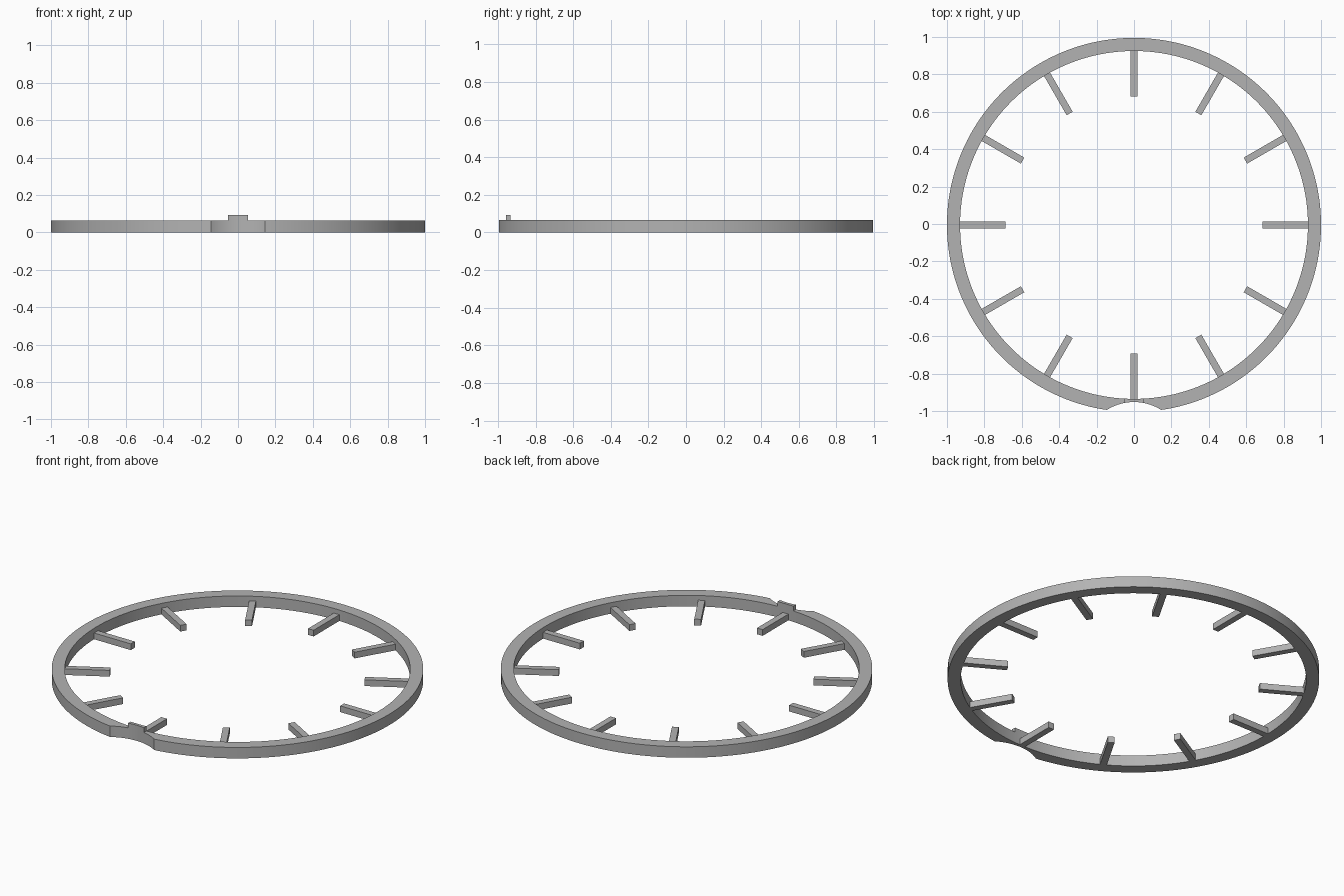
import bpy, bmesh
from math import asin, sin, cos, pi, sqrt, radians
from mathutils import Matrix, Vector

cube = bpy.data.objects.get("Cube")
if cube:
    bpy.data.objects.remove(cube, do_unlink=True)

R_OUT, R_IN, HEIGHT = 1.0, 0.93, 0.065
NOTCH_R, NOTCH_Y = 0.271, 1.218      # circle that scoops the front of the rim
NOTCH_HALF = asin(0.145)
SHIFT = Vector((0, -0.005, 0))       # centres the notched outline

grey = bpy.data.materials.new("grey")
grey.diffuse_color = (0.45, 0.45, 0.45, 1)
grey.use_nodes = True
grey.node_tree.nodes["Principled BSDF"].inputs["Base Color"].default_value = (0.45, 0.45, 0.45, 1)


def make_object(name, bm):
    bmesh.ops.translate(bm, verts=bm.verts, vec=SHIFT)
    bmesh.ops.recalc_face_normals(bm, faces=bm.faces)
    mesh = bpy.data.meshes.new(name)
    bm.to_mesh(mesh)
    bm.free()
    mesh.materials.append(grey)
    obj = bpy.data.objects.new(name, mesh)
    bpy.context.collection.objects.link(obj)
    return obj


def smooth(obj):
    bpy.ops.object.select_all(action='DESELECT')
    obj.select_set(True)
    bpy.context.view_layer.objects.active = obj
    bpy.ops.object.shade_smooth_by_angle(angle=radians(20))


def outer_radius(a):
    """Rim radius at angle a from the front, reduced inside the notch."""
    if abs(a) > NOTCH_HALF + 1e-6:
        return R_OUT
    return min(R_OUT, NOTCH_Y * cos(a) - sqrt(NOTCH_R ** 2 - (NOTCH_Y * sin(a)) ** 2))


def span(start, end, steps):
    return [start + (end - start) * i / steps for i in range(steps + 1)]


def band(name, angles, z0, z1, closed):
    """Extruded strip between the inner circle and the outer outline."""
    bm = bmesh.new()
    rows = []
    for a in angles:
        ro = outer_radius(a)
        rows.append([bm.verts.new((r * sin(a), -r * cos(a), z))
                     for r, z in ((R_IN, z0), (ro, z0), (ro, z1), (R_IN, z1))])
    pairs = list(zip(rows, rows[1:]))
    if closed:
        pairs.append((rows[-1], rows[0]))
    else:
        bm.faces.new(rows[0])
        bm.faces.new(rows[-1])
    for p, q in pairs:
        for i in range(4):
            j = (i + 1) % 4
            bm.faces.new((p[i], p[j], q[j], q[i]))
    obj = make_object(name, bm)
    smooth(obj)


# Rim with the scooped notch at the front
notch = span(-NOTCH_HALF, NOTCH_HALF, 24)
rest = span(NOTCH_HALF, 2 * pi - NOTCH_HALF, 180)[1:-1]
band("rim", notch + rest, 0, HEIGHT, True)

# Small raised tab above the notch
tab_half = asin(0.052 / 0.94)
band("front_tab", span(-tab_half, tab_half, 10), HEIGHT - 0.01, 0.093, False)

# Twelve square bars pointing inwards, flush with the underside
BAR, INNER_END, OUTER_END = 0.037, 0.688, 0.935
for k in range(12):
    bm = bmesh.new()
    place = (Matrix.Rotation(k * pi / 6, 4, 'Z')
             @ Matrix.Translation((0, (INNER_END + OUTER_END) / 2, BAR / 2))
             @ Matrix.Diagonal((BAR, OUTER_END - INNER_END, BAR, 1)))
    bmesh.ops.create_cube(bm, size=1, matrix=place)
    make_object(f"hour_bar_{k + 1}", bm)
